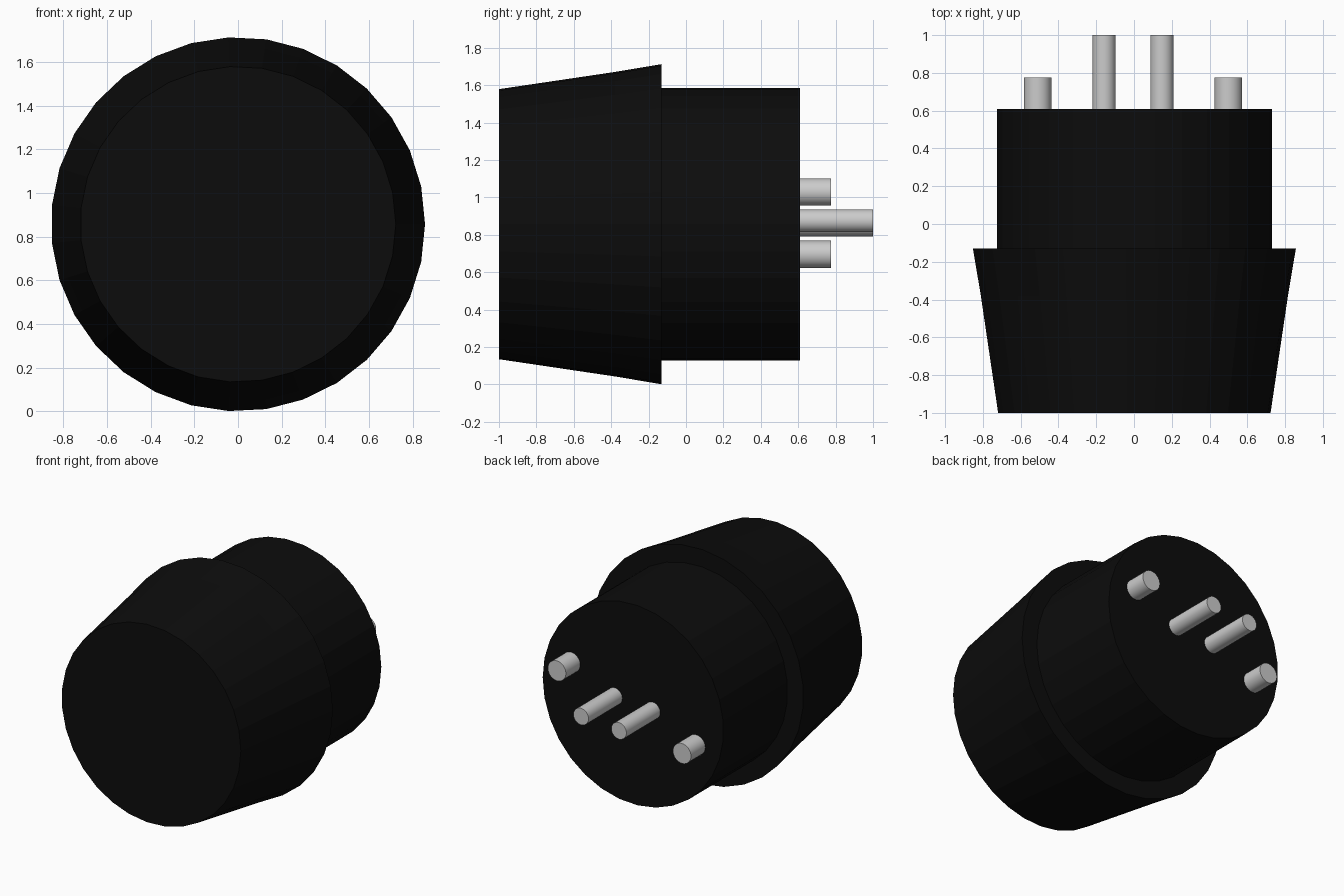
import bpy, bmesh
from math import cos, sin, tau

cube = bpy.data.objects.get("Cube")
if cube:
    bpy.data.objects.remove(cube, do_unlink=True)

AXIS_Z = 0.857


def make_material(name, rgb, roughness):
    mat = bpy.data.materials.new(name)
    mat.use_nodes = True
    color = (*rgb, 1.0)
    mat.diffuse_color = color
    shader = mat.node_tree.nodes["Principled BSDF"]
    shader.inputs["Base Color"].default_value = color
    shader.inputs["Roughness"].default_value = roughness
    return mat


def lathe(name, profile, x, z, sides, mat, smooth=False):
    """Closed solid turned around the y axis from (y, radius) points."""
    bm = bmesh.new()
    rings = []
    for y, r in profile:
        rings.append([bm.verts.new((r * cos(tau * i / sides), y, r * sin(tau * i / sides)))
                      for i in range(sides)])
    for a, b in zip(rings, rings[1:]):
        for i in range(sides):
            j = (i + 1) % sides
            bm.faces.new((a[i], a[j], b[j], b[i]))
    bm.faces.new(rings[0])
    bm.faces.new(rings[-1])
    bmesh.ops.recalc_face_normals(bm, faces=bm.faces)
    mesh = bpy.data.meshes.new(name)
    bm.to_mesh(mesh)
    bm.free()
    mesh.materials.append(mat)
    obj = bpy.data.objects.new(name, mesh)
    obj.location = (x, 0, z)
    bpy.context.collection.objects.link(obj)
    if smooth:
        bpy.ops.object.select_all(action="DESELECT")
        obj.select_set(True)
        bpy.context.view_layer.objects.active = obj
        bpy.ops.object.shade_smooth_by_angle()
    return obj


black = make_material("black plastic", (0.0037, 0.0037, 0.0037), 0.6)
metal = make_material("grey metal", (0.6, 0.6, 0.6), 0.5)

# Tapered front housing stepping down to the narrower rear barrel
lathe("housing", [(-1.0, 0.723), (-0.38, 0.815), (-0.13, 0.857), (-0.13, 0.73), (0.61, 0.73)],
      0, AXIS_Z, 31, black)

# Contact pins on the rear face: name, x, z, radius, tip
pins = [
    ("outer_pin_left", 0.5, 1.029, 0.073, 0.775),
    ("inner_pin_left", 0.148, 0.875, 0.061, 1.0),
    ("inner_pin_right", -0.158, 0.853, 0.061, 1.0),
    ("outer_pin_right", -0.51, 0.696, 0.073, 0.775),
]
for name, x, z, radius, tip in pins:
    lathe(name, [(0.6, radius), (tip, radius)], x, z, 32, metal, smooth=True)
